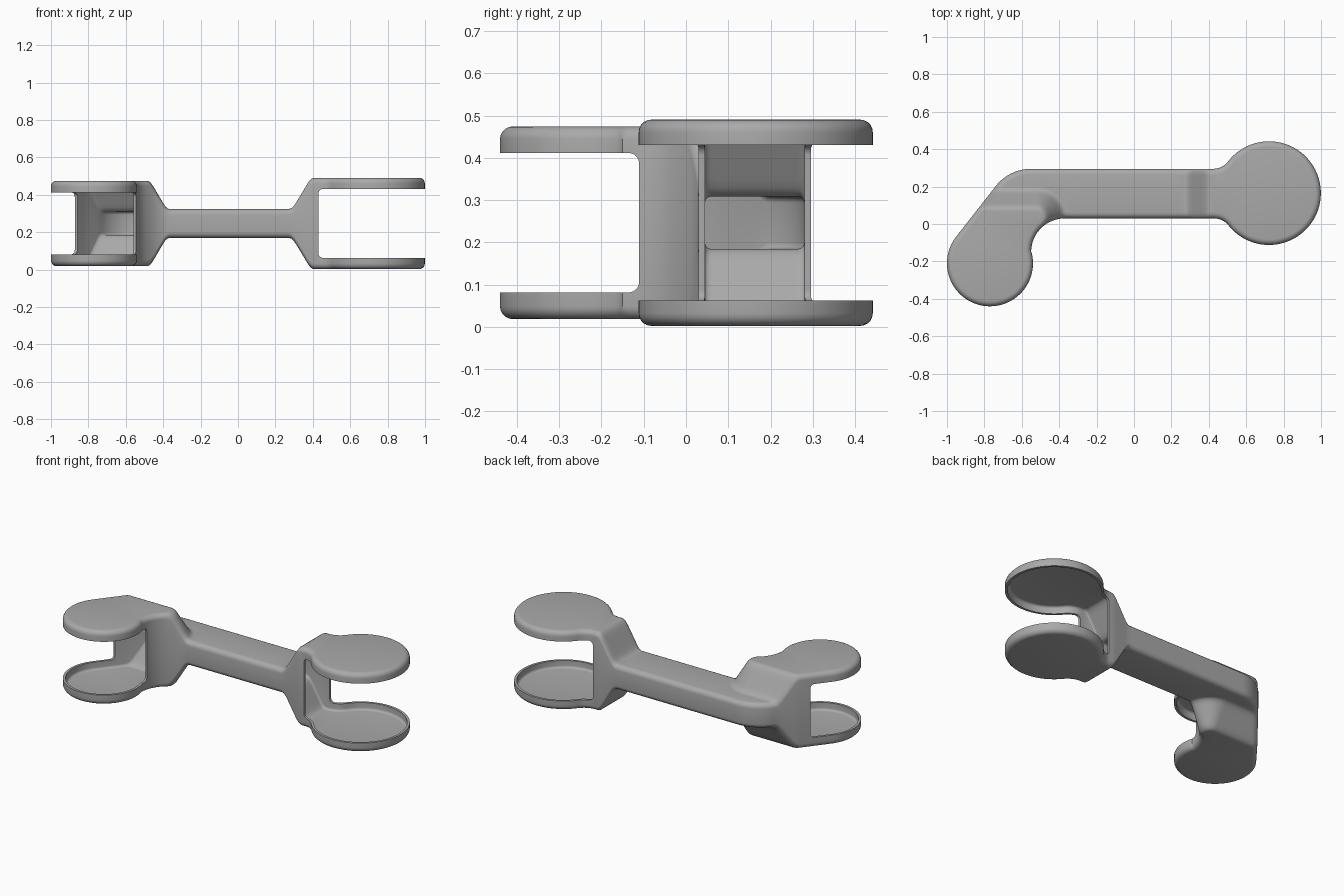
import bpy, bmesh, math
from mathutils import Vector, Matrix
from mathutils.geometry import delaunay_2d_cdt

if "Cube" in bpy.data.objects:
    bpy.data.objects.remove(bpy.data.objects["Cube"])

MID = 0.2465          # height of the symmetry plane
WALL = 0.015          # shell thickness
ROUND = 0.03          # outer edge rounding

grey = bpy.data.materials.new("matte grey")
grey.use_nodes = True
grey.diffuse_color = (0.4, 0.4, 0.4, 1)
grey.node_tree.nodes["Principled BSDF"].inputs["Base Color"].default_value = (0.4, 0.4, 0.4, 1)


def arc(cx, cy, r, a0, a1, n=40):
    angles = [math.radians(a0 + (a1 - a0) * i / n) for i in range(n + 1)]
    return [Vector((cx + r * math.cos(a), cy + r * math.sin(a))) for a in angles]


def resample(points, step):
    out = []
    for a, b in zip(points, points[1:] + points[:1]):
        n = max(1, round((b - a).length / step))
        if (b - a).length > 1e-5:
            out += [a.lerp(b, i / n) for i in range(n)]
    return out


def plan_outline():
    # large right pad, blended into the beam by two fillets
    cx, cy, r, f, front, back = 0.722, 0.165, 0.277, 0.1, 0.03, 0.295
    dy0, dy1 = cy - (front - f), back + f - cy
    dx0, dx1 = (math.sqrt((r + f) ** 2 - d * d) for d in (dy0, dy1))
    a0, a1 = math.degrees(math.atan2(dy0, dx0)), math.degrees(math.atan2(dy1, dx1))
    pts = arc(cx - dx0, front - f, f, 90, a0, 8)
    pts += arc(cx, cy, r, a0 - 180, 180 - a1, 96)
    pts += arc(cx - dx1, back + f, f, -a1, -90, 8)
    # bent end: outer bend, small pad, inner bend
    pts += arc(-0.55, 0.055, 0.24, 90, 142, 16)
    pts += arc(-0.77, -0.21, 0.23, 142, 374, 72)
    pts += arc(-0.37, -0.15, 0.18, 180, 90, 20)
    return resample(pts, 0.014)


def inset(points, d):
    out = []
    for i, p in enumerate(points):
        t = (points[(i + 1) % len(points)] - points[i - 1]).normalized()
        out.append(p + Vector((-t.y, t.x)) * d)
    return out


def soft_step(t):
    # linear ramp with rounded corners
    return sum(min(1, max(0, t + k * 0.04)) for k in range(-4, 5)) / 9


def ramps(p):
    a, b, r = -0.38 - p.x, 0.18 - p.y, 0.14
    d = r - math.hypot(r - a, r - b) if a < r and b < r else min(a, b)
    return (p.x - 0.29) / 0.1, d / 0.09


def half_height(p):
    right, left = ramps(p)
    return 0.077 + 0.167 * soft_step(right) + 0.151 * soft_step(left)


def make_object(name, bm):
    bmesh.ops.recalc_face_normals(bm, faces=bm.faces)
    mesh = bpy.data.meshes.new(name)
    bm.to_mesh(mesh)
    bm.free()
    mesh.materials.append(grey)
    ob = bpy.data.objects.new(name, mesh)
    bpy.context.collection.objects.link(ob)
    return ob


def link_body(name, shrink, radius):
    """Closed body over the plan outline, rounded at its rims."""
    base = inset(plan_outline(), shrink)
    rings, steps = [], 5
    for k in range(steps + 1):
        a = math.pi / 2 * k / steps
        ring = inset(base, radius * (1 - math.cos(a)))
        rings.append([(p, half_height(p) - shrink - radius * (1 - math.sin(a))) for p in ring])
    rim = [p for p, h in rings[-1]]
    # extra points only where the ramps bend the surface
    inner = []
    for i in range(-72, 36):
        for j in range(-20, 26):
            p = Vector((i * 0.0125 + 0.002, j * 0.0125 + 0.003))
            if any(-0.3 < t < 1.3 for t in ramps(p)) and min((p - q).length for q in rim) > 0.006:
                inner.append(p)
    n = len(rim)
    cap = delaunay_2d_cdt(rim + inner, [(i, (i + 1) % n) for i in range(n)], [], 0, 1e-6)
    cap = delaunay_2d_cdt(rim + inner, [], [list(range(n))], 1, 1e-6)
    bm = bmesh.new()
    edge_loops = []
    for side in (1, -1):
        loops = [[bm.verts.new((p.x, p.y, MID + side * h)) for p, h in ring] for ring in rings]
        for low, high in zip(loops, loops[1:]):
            for i in range(n):
                bm.faces.new((low[i - 1], low[i], high[i], high[i - 1]))
        used = {}
        for face in cap[2]:
            for i in face:
                if i not in used:
                    p = cap[0][i]
                    used[i] = bm.verts.new((p.x, p.y, MID + side * (half_height(p) - shrink)))
            bm.faces.new([used[i] for i in face])
        edge_loops.append(loops[0])
    top, bottom = edge_loops
    for i in range(n):
        bm.faces.new((top[i - 1], top[i], bottom[i], bottom[i - 1]))
    bmesh.ops.remove_doubles(bm, verts=bm.verts, dist=1e-5)
    return make_object(name, bm)


def slot_cutter(name, origin, angle, half):
    """Rounded slot that opens along its local +x."""
    r = 0.025
    prof = arc(r, half - r, r, 90, 180, 8) + arc(r, r - half, r, 180, 270, 8)
    prof += [Vector((0.8, -half)), Vector((0.8, half))]
    bm = bmesh.new()
    face = bm.faces.new([bm.verts.new((p.x, -0.6, p.y)) for p in prof])
    new = bmesh.ops.extrude_face_region(bm, geom=[face])["geom"]
    bmesh.ops.translate(bm, vec=(0, 1.2, 0), verts=[v for v in new if isinstance(v, bmesh.types.BMVert)])
    place = Matrix.Translation((*origin, MID)) @ Matrix.Rotation(angle, 4, "Z")
    bmesh.ops.transform(bm, matrix=place, verts=bm.verts)
    return make_object(name, bm)


# hollow arm link with a fork at each end
arm = link_body("arm_link", 0, ROUND)
cutters = [
    link_body("cavity_cutter", WALL, ROUND - WALL),
    slot_cutter("large_fork_cutter", (0.43, 0.165), 0, 0.184),
    slot_cutter("small_fork_cutter", (-0.708, -0.04), math.atan2(-0.32, -0.14), 0.165),
]
bpy.ops.object.select_all(action="DESELECT")
bpy.context.view_layer.objects.active = arm
arm.select_set(True)
for cutter in cutters:
    cutter.hide_render = True
    mod = arm.modifiers.new(cutter.name, "BOOLEAN")
    mod.operation, mod.solver, mod.object = "DIFFERENCE", "EXACT", cutter
    bpy.ops.object.modifier_apply(modifier=mod.name)
    bpy.data.objects.remove(cutter)
bpy.ops.object.shade_smooth_by_angle(angle=math.radians(35))
